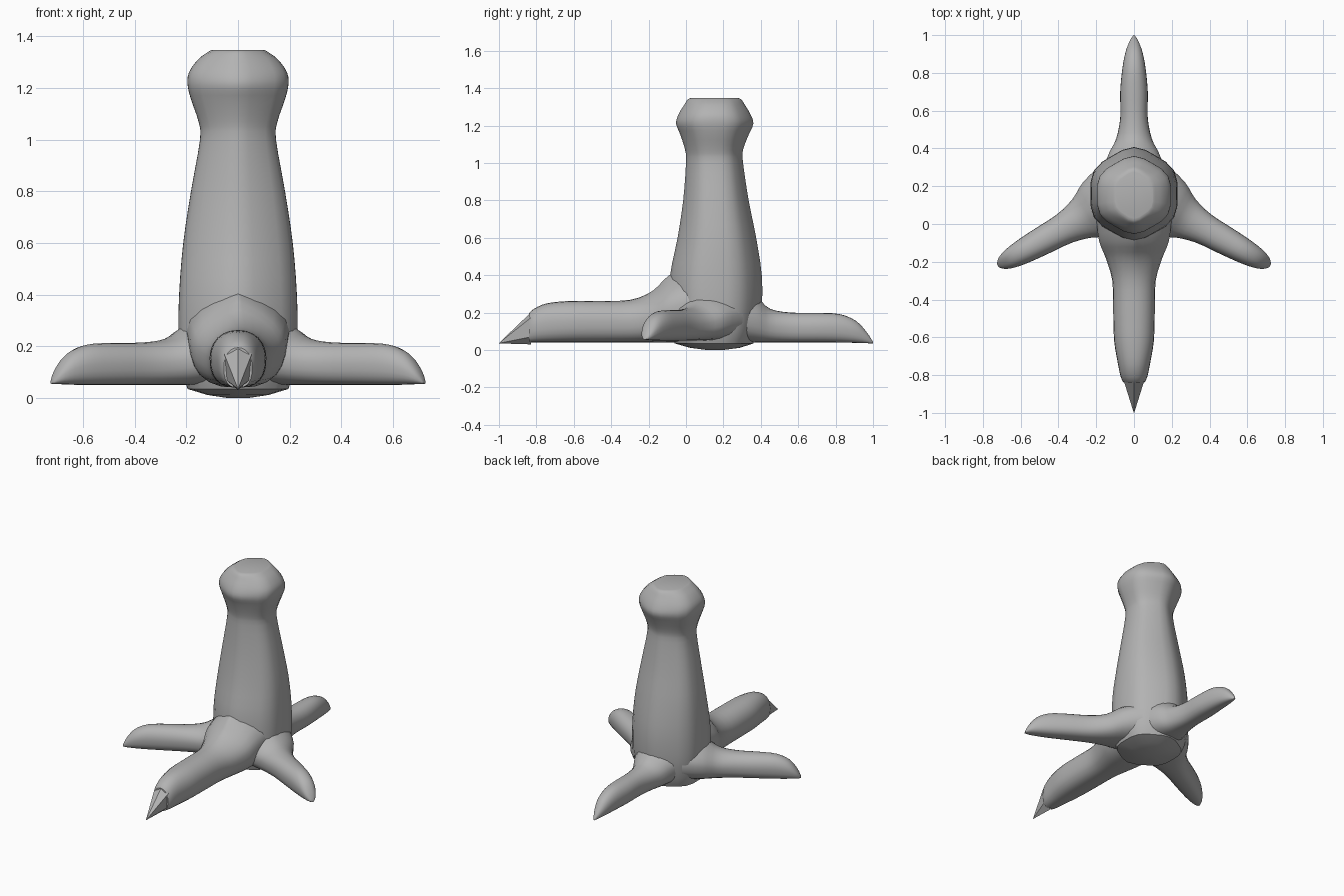
import bpy, bmesh, math
from mathutils import Matrix, Vector

cube = bpy.data.objects.get("Cube")
if cube:
    bpy.data.objects.remove(cube, do_unlink=True)

grey = bpy.data.materials.new("plain grey")
grey.use_nodes = True
COLOUR = (0.45, 0.45, 0.45, 1)
grey.diffuse_color = COLOUR
grey.node_tree.nodes["Principled BSDF"].inputs["Base Color"].default_value = COLOUR

SIDES = 24
LEG_Y = 0.155


def refine(rows, steps=3):
    """Smoothly interpolate between profile rows."""
    out = []
    for i in range(len(rows) - 1):
        a, b, c, d = (Vector(rows[max(0, min(len(rows) - 1, i + k))]) for k in (-1, 0, 1, 2))
        for n in range(steps):
            t = n / steps
            out.append(b + (c - a) * t / 2 + (a * 2 - b * 5 + c * 4 - d) * t * t / 2
                       + (b * 3 - a - c * 3 + d) * t ** 3 / 2)
    return out + [Vector(rows[-1])]


def loft(name, rings, matrix=Matrix(), angle=40):
    """Skin a list of closed rings and cap both ends."""
    bm = bmesh.new()
    loops = [[bm.verts.new(p) for p in ring] for ring in rings]
    for a, b in zip(loops, loops[1:]):
        for i in range(len(a)):
            j = (i + 1) % len(a)
            bm.faces.new((a[i], a[j], b[j], b[i]))
    bm.faces.new(loops[0][::-1])
    bm.faces.new(loops[-1])
    bmesh.ops.recalc_face_normals(bm, faces=bm.faces)
    mesh = bpy.data.meshes.new(name)
    bm.to_mesh(mesh)
    bm.free()
    mesh.materials.append(grey)
    mesh.transform(matrix)
    obj = bpy.data.objects.new(name, mesh)
    bpy.context.collection.objects.link(obj)
    bpy.ops.object.select_all(action="DESELECT")
    obj.select_set(True)
    bpy.context.view_layer.objects.active = obj
    bpy.ops.object.shade_smooth_by_angle(angle=math.radians(angle))
    return obj


def leg_ring(row):
    """Softened hexagon with its corners facing front and back."""
    z, rx, front, back = row
    pts = []
    for i in range(SIDES):
        a = math.tau * i / SIDES
        r = 1 - 0.03 * math.cos(6 * a)
        pts.append((rx * r / 0.97 * math.cos(a),
                    (front + back) / 2 + (back - front) / 2 * r / 1.03 * math.sin(a), z))
    return pts


def toe_ring(row):
    """Flat-bottomed oval; a higher peak value draws the top into a ridge."""
    s, half, low, high, peak = row
    middle = low + (high - low) * 0.52
    pts = []
    for i in range(SIDES):
        a = math.tau * i / SIDES
        c, n = math.cos(a), math.sin(a)
        power = peak if n > 0 else 0.75
        y = half * math.copysign(abs(c) ** power, c)
        z = middle + n * (high - middle) if n > 0 else \
            middle - abs(n) ** 0.8 * (middle - low)
        pts.append((s, y, z))
    return pts


def toe(name, rows, degrees, origin_y=0.18):
    place = Matrix.Translation((0, origin_y, 0)) @ Matrix.Rotation(math.radians(degrees), 4, "Z")
    return loft(name, [toe_ring(r) for r in refine(rows)], place)


# Leg: height, half width, front y, back y
sole = [(0.0, 0.04, 0.11, 0.20), (0.012, 0.12, 0.02, 0.29), (0.035, 0.195, -0.06, 0.36)]
shaft = [(0.035, 0.195, -0.06, 0.36), (0.1, 0.215, -0.08, 0.385), (0.22, 0.23, -0.09, 0.405),
         (0.4, 0.228, -0.085, 0.405), (0.6, 0.212, -0.045, 0.375), (0.8, 0.182, -0.015, 0.335),
         (1.0, 0.147, 0.0, 0.305), (1.07, 0.153, -0.005, 0.305), (1.15, 0.18, -0.03, 0.335),
         (1.21, 0.195, -0.053, 0.36), (1.26, 0.19, -0.04, 0.345), (1.31, 0.155, -0.01, 0.315),
         (1.34, 0.115, 0.01, 0.295), (1.348, 0.1, 0.03, 0.275)]
loft("leg", [leg_ring(r) for r in sole[:-1] + refine(shaft)])

# Toes: distance, half width, bottom, top, peak
toe("front_toe",
    [(0.15, 0.2, 0.045, 0.46, 2.2), (0.27, 0.185, 0.04, 0.4, 2.0), (0.36, 0.15, 0.04, 0.315, 1.4),
     (0.48, 0.115, 0.04, 0.268, 1.0), (0.65, 0.11, 0.04, 0.263, 0.9), (0.8, 0.105, 0.04, 0.262, 0.9),
     (0.92, 0.085, 0.04, 0.25, 0.9), (0.99, 0.07, 0.04, 0.222, 0.9), (1.02, 0.055, 0.04, 0.195, 0.9)],
    -90)
toe("back_toe",
    [(0.1, 0.17, 0.045, 0.33, 1.6), (0.2, 0.13, 0.04, 0.28, 1.4), (0.27, 0.095, 0.04, 0.22, 1.1),
     (0.38, 0.073, 0.04, 0.2, 0.9), (0.52, 0.073, 0.04, 0.198, 0.9), (0.64, 0.062, 0.04, 0.192, 0.9),
     (0.73, 0.045, 0.038, 0.155, 0.9), (0.79, 0.022, 0.036, 0.09, 0.9), (0.82, 0.003, 0.035, 0.042, 0.9)],
    90)
side_rows = [(0.1, 0.2, 0.05, 0.33, 1.6), (0.22, 0.165, 0.05, 0.285, 1.4), (0.31, 0.115, 0.05, 0.232, 1.1),
             (0.42, 0.085, 0.05, 0.215, 0.9), (0.56, 0.075, 0.05, 0.213, 0.9),
             (0.67, 0.066, 0.05, 0.206, 0.9), (0.75, 0.053, 0.052, 0.172, 0.9),
             (0.8, 0.034, 0.054, 0.115, 0.9), (0.825, 0.01, 0.055, 0.065, 0.9)]
toe("left_toe", side_rows, -29)
toe("right_toe", side_rows, 180 + 29)

# Faceted claw on the front toe
base = [(0, 0.2), (0.054, 0.172), (0.045, 0.07), (0, 0.03), (-0.045, 0.07), (-0.054, 0.172)]
loft("front_claw", [[(x, -0.83, z) for x, z in base],
                    [(x * 0.02, -1.0, 0.035 + z * 0.01) for x, z in base]], angle=15)
